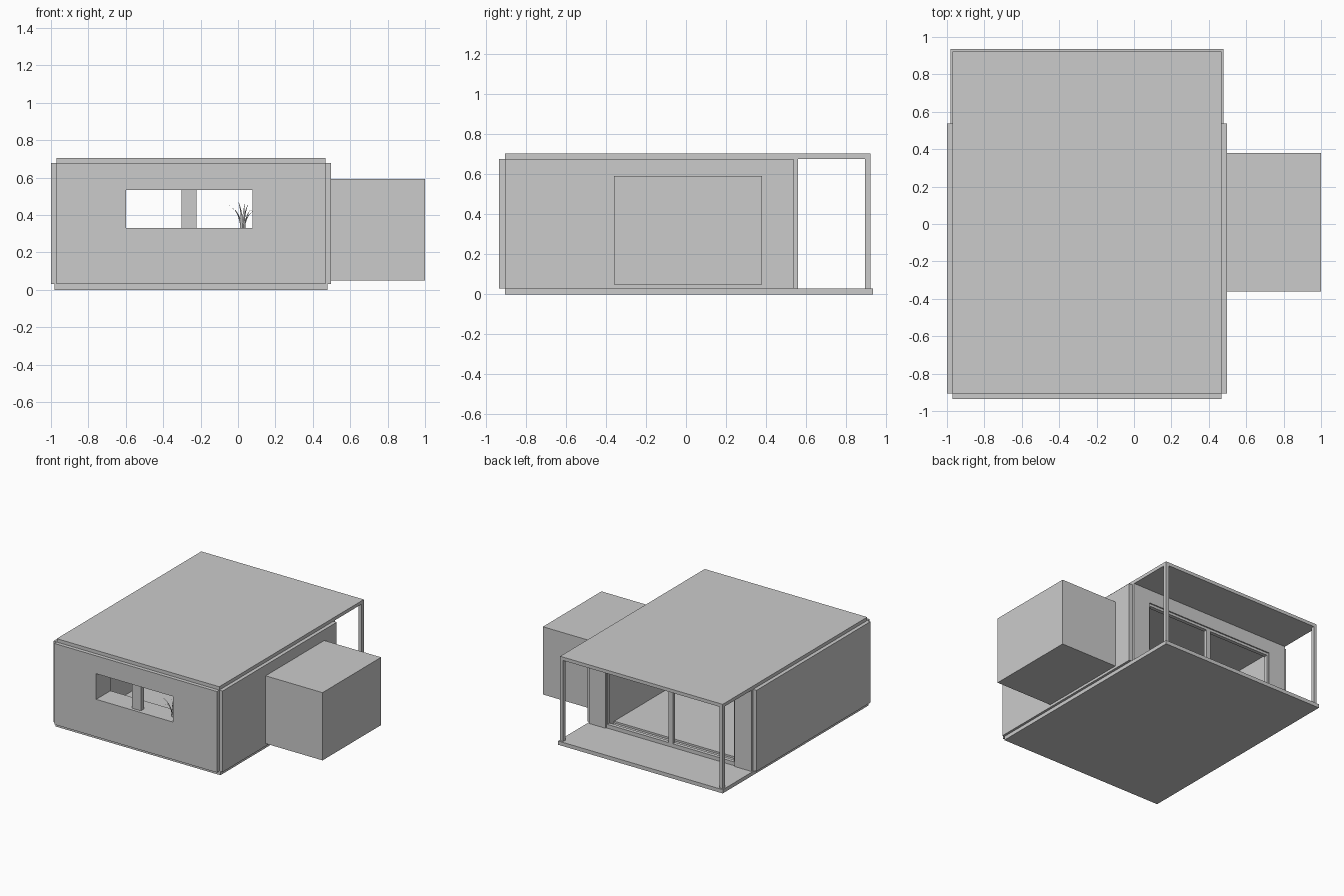
import bpy, bmesh, math, random
from mathutils import Vector

if "Cube" in bpy.data.objects:
    bpy.data.objects.remove(bpy.data.objects["Cube"])

random.seed(4)


def box(name, x, y, z):
    """Axis-aligned box from (min, max) pairs."""
    bm = bmesh.new()
    bmesh.ops.create_cube(bm, size=1)
    for v in bm.verts:
        v.co = Vector([r[0] if c < 0 else r[1] for c, r in zip(v.co, (x, y, z))])
    me = bpy.data.meshes.new(name)
    bm.to_mesh(me)
    bm.free()
    ob = bpy.data.objects.new(name, me)
    bpy.context.collection.objects.link(ob)
    return ob


def pierced(name, x, y, z, hx, hz):
    """Upright wall in the xz plane with a rectangular opening."""
    bm = bmesh.new()
    corners = [(0, 0), (1, 0), (1, 1), (0, 1)]
    rings = [[bm.verts.new((a[i], yy, b[j])) for i, j in corners]
             for yy in y for a, b in ((x, z), (hx, hz))]
    fo, fi, bo, bi = rings
    for k in range(4):
        n = (k + 1) % 4
        for p, q in ((fo, fi), (bi, bo), (fi, bi), (bo, fo)):
            bm.faces.new((p[k], p[n], q[n], q[k]))
    bmesh.ops.recalc_face_normals(bm, faces=bm.faces)
    me = bpy.data.meshes.new(name)
    bm.to_mesh(me)
    bm.free()
    ob = bpy.data.objects.new(name, me)
    bpy.context.collection.objects.link(ob)
    return ob


X0, X1 = -0.97, 0.468          # outer faces of the structural shell
IX0, IX1 = -0.82, 0.32         # inner faces of the shell
YF, YB = -0.905, 0.56          # front and back of the shell
WIN_X, WIN_Z = (-0.60, 0.078), (0.33, 0.535)

# Floor and roof slabs
box("floor_slab", (-0.98, 0.478), (YF, 0.935), (0, 0.03))
box("roof_slab", (X0, X1), (YF, 0.922), (0.678, 0.705))

# Thick shell: side walls, ceiling and front wall with a deep window
box("left_wall", (X0, IX0), (YF, YB), (0.03, 0.678))
box("right_wall", (IX1, X1), (YF, YB), (0.03, 0.678))
box("ceiling", (IX0, IX1), (YF, YB), (0.57, 0.678))
pierced("front_wall", (IX0, IX1), (YF, -0.755), (0.03, 0.57), WIN_X, WIN_Z)
box("inner_floor", (IX0, IX1), (-0.755, 0.45), (0.03, 0.045))

# Outer cladding panels
pierced("front_cladding", (X0, X1), (-0.935, YF), (0.03, 0.678), WIN_X, WIN_Z)
box("left_cladding", (-1.0, X0), (YF, 0.538), (0.03, 0.678))
box("right_cladding", (X1, 0.497), (YF, 0.538), (0.03, 0.678))
box("window_mullion", (-0.302, -0.222), (-0.91, -0.87), WIN_Z)

# Side annex
box("annex", (0.497, 1.0), (-0.36, 0.38), (0.05, 0.592))

# Glazing frame at the back opening
pierced("door_frame", (IX0, IX1), (0.52, 0.55), (0.03, 0.57),
        (IX0 + 0.012, IX1 - 0.012), (0.06, 0.55))
box("door_mullion", (-0.268, -0.232), (0.52, 0.55), (0.06, 0.55))

# Porch posts
for side, x in (("left", X0), ("right", X1 - 0.027)):
    box(side + "_porch_post", (x, x + 0.027), (0.895, 0.922), (0.03, 0.678))

# Plant on the window sill: tapered, bending blades
bm = bmesh.new()
for i in range(10):
    ang = i * math.tau / 10 + random.uniform(-0.2, 0.2)
    out = Vector((math.cos(ang), math.sin(ang), 0))
    side = Vector((-out.y, out.x, 0))
    reach, height = random.uniform(0.05, 0.085), random.uniform(0.09, 0.15)
    prev = None
    for k in range(6):
        t = k / 5
        c = Vector((0.025, -0.85, 0.33)) + out * (0.012 + reach * t * t)
        c.z += height * (1.25 * t - 0.25 * t * t)
        w = 0.008 * (1 - 0.95 * t)
        row = [bm.verts.new(c - side * w), bm.verts.new(c + side * w)]
        if prev:
            bm.faces.new((prev[0], prev[1], row[1], row[0]))
        prev = row
me = bpy.data.meshes.new("sill_plant")
bm.to_mesh(me)
bm.free()
plant = bpy.data.objects.new("sill_plant", me)
bpy.context.collection.objects.link(plant)
